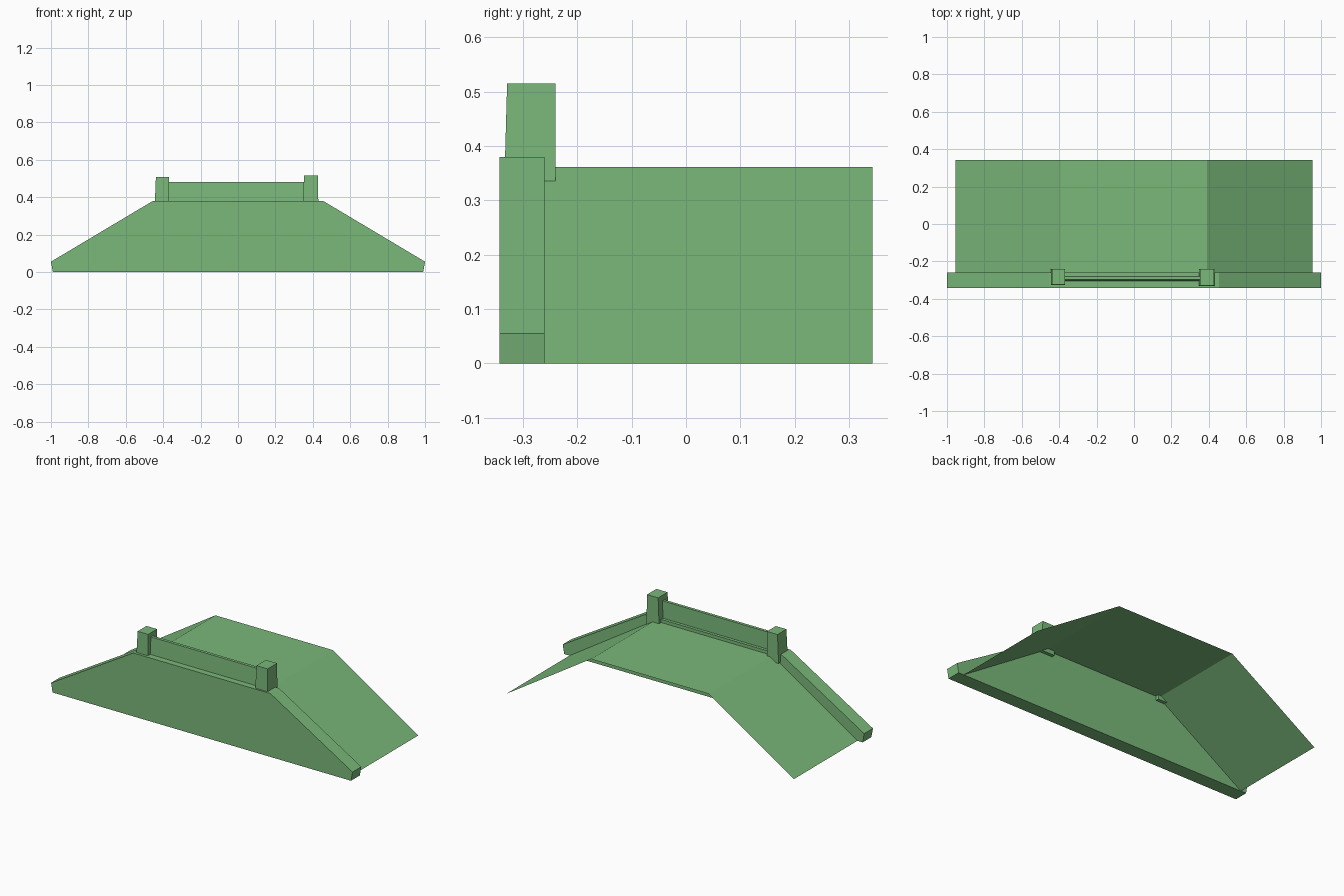
import bpy
import bmesh

cube = bpy.data.objects.get("Cube")
if cube:
    bpy.data.objects.remove(cube)

green = bpy.data.materials.new("soft_green")
green.use_nodes = True
GREEN = (0.195, 0.479, 0.195, 1)
green.diffuse_color = GREEN
green.node_tree.nodes["Principled BSDF"].inputs["Base Color"].default_value = GREEN


def finish(name, bm):
    mesh = bpy.data.meshes.new(name)
    bmesh.ops.recalc_face_normals(bm, faces=bm.faces)
    bm.to_mesh(mesh)
    bm.free()
    mesh.materials.append(green)
    obj = bpy.data.objects.new(name, mesh)
    bpy.context.collection.objects.link(obj)
    return obj


def extrude_profile(name, points, y0, y1, closed=True):
    """Sweep an (x, z) profile along y, as a solid or as an open sheet."""
    bm = bmesh.new()
    front = [bm.verts.new((x, y0, z)) for x, z in points]
    back = [bm.verts.new((x, y1, z)) for x, z in points]
    n = len(points)
    for i in range(n if closed else n - 1):
        j = (i + 1) % n
        bm.faces.new((front[i], front[j], back[j], back[i]))
    if closed:
        bm.faces.new(front)
        bm.faces.new(back[::-1])
    return finish(name, bm)


def tapered_block(name, bottom, top, z0, z1):
    """Block between two (x0, x1, y0, y1) rectangles."""
    bm = bmesh.new()
    bmesh.ops.create_cube(bm, size=2)
    for v in bm.verts:
        x0, x1, y0, y1 = top if v.co.z > 0 else bottom
        v.co = (x1 if v.co.x > 0 else x0,
                y1 if v.co.y > 0 else y0,
                z1 if v.co.z > 0 else z0)
    return finish(name, bm)


# Solid side wall with sloping shoulders
half_wall = [(0.99, 0), (1.0, 0.055), (0.455, 0.38)]
wall = half_wall + [(-x, z) for x, z in reversed(half_wall)]
extrude_profile("side_wall", wall, -0.343, -0.26)

# Thin deck: ramp up, flat crossing, ramp down
deck = [(0.955, 0), (0.39, 0.361), (-0.39, 0.361), (-0.955, 0)]
extrude_profile("ramp_deck", deck, -0.26, 0.343, closed=False)

# Posts at the ends of the flat crossing
tapered_block("right_post", (-0.446, -0.369, -0.328, -0.24),
              (-0.439, -0.369, -0.324, -0.24), 0.335, 0.507)
tapered_block("left_post", (0.346, 0.43, -0.334, -0.24),
              (0.353, 0.427, -0.329, -0.24), 0.335, 0.515)

# Parapet between the posts
tapered_block("parapet_rail", (-0.38, 0.36, -0.305, -0.278),
              (-0.38, 0.36, -0.298, -0.28), 0.375, 0.482)
